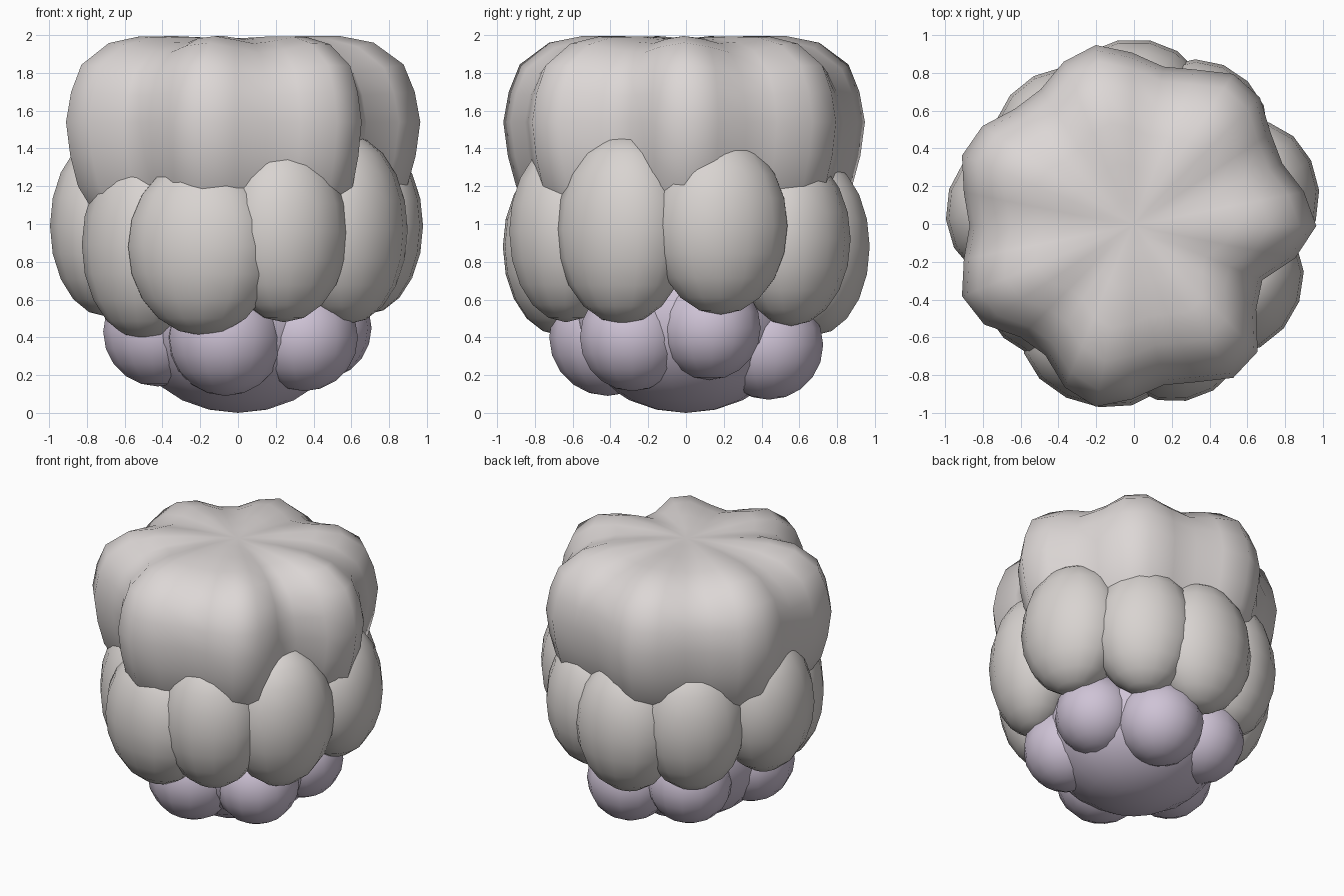
import bpy
import bmesh
from math import sin, cos, pi, radians
from mathutils import Matrix

cube = bpy.data.objects.get("Cube")
if cube:
    bpy.data.objects.remove(cube)


def make_material(name, rgb):
    mat = bpy.data.materials.new(name)
    mat.use_nodes = True
    color = (*rgb, 1)
    mat.diffuse_color = color
    mat.node_tree.nodes["Principled BSDF"].inputs["Base Color"].default_value = color
    return mat


warm_grey = make_material("warm grey", (0.72, 0.68, 0.67))
soft_grey = make_material("soft grey", (0.69, 0.655, 0.635))
lavender = make_material("pale lavender", (0.62, 0.545, 0.67))


def finish(bm, name, mat):
    for face in bm.faces:
        face.smooth = True
    mesh = bpy.data.meshes.new(name)
    bm.to_mesh(mesh)
    bm.free()
    mesh.materials.append(mat)
    obj = bpy.data.objects.new(name, mesh)
    bpy.context.collection.objects.link(obj)
    return obj


def puff(name, mat, angle, reach, z, size, segments=14, rings=10):
    """Ellipsoid at a given angle round the z axis; size = radial, tangential, vertical."""
    bm = bmesh.new()
    bmesh.ops.create_uvsphere(bm, u_segments=segments, v_segments=rings, radius=1)
    place = (Matrix.Rotation(radians(angle), 4, "Z")
             @ Matrix.Translation((reach, 0, z))
             @ Matrix.Diagonal((*size, 1)))
    bmesh.ops.transform(bm, matrix=place, verts=bm.verts)
    return finish(bm, name, mat)


# Upper body: a flat-topped profile swept round with seven soft lobes;
# each profile row is width, height and how far the grooves sink there
LOBES, STEPS = 7, 32
DEEP_GROOVES = [(-25.7, 0.12), (-128.6, 0.05)]


def extra_depth(a):
    """Two of the grooves cut further in than the others."""
    total = 0
    for centre, depth in DEEP_GROOVES:
        diff = (a - radians(centre) + pi) % (2 * pi) - pi
        if abs(diff) < pi / LOBES:
            total += depth * cos(diff * LOBES / 2) ** 2
    return total


profile = [(0.14, 1.985, 0), (0.34, 1.995, 0.02), (0.56, 1.995, 0.04), (0.74, 1.96, 0.055),
           (0.90, 1.845, 0.05), (0.96, 1.70, 0.02), (0.99, 1.54, 0), (0.965, 1.36, 0),
           (0.92, 1.20, 0), (0.82, 1.05, 0), (0.66, 0.85, 0), (0.45, 0.65, 0)]
bm = bmesh.new()
rings = []
for width, z, groove in profile:
    ring = []
    for i in range(STEPS):
        a = 2 * pi * i / STEPS
        wave = cos(LOBES * a)
        r = width * (0.927 + 0.06 * wave - extra_depth(a))
        ring.append(bm.verts.new((r * cos(a) - 0.012, r * sin(a) - 0.01,
                                  z - groove * (1 - wave) / 2)))
    rings.append(ring)
for upper, lower in zip(rings, rings[1:]):
    for i in range(STEPS):
        j = (i + 1) % STEPS
        bm.faces.new((upper[i], lower[i], lower[j], upper[j]))
top = bm.verts.new((0, 0, 1.98))
for i in range(STEPS):
    bm.faces.new((top, rings[0][i], rings[0][(i + 1) % STEPS]))
bm.faces.new(list(reversed(rings[-1])))
bmesh.ops.recalc_face_normals(bm, faces=bm.faces)
finish(bm, "upper_body", warm_grey)

# Middle ring of tall puffs: angle, reach, half width, centre height, half height
middle = [(-106, 0.69, 0.41, 0.88, 0.47), (-69, 0.68, 0.35, 0.96, 0.48),
          (-30, 0.67, 0.37, 0.97, 0.50), (15, 0.70, 0.37, 0.99, 0.47),
          (56, 0.67, 0.35, 0.92, 0.46), (90, 0.68, 0.37, 0.88, 0.47),
          (129, 0.65, 0.36, 0.94, 0.48), (174, 0.70, 0.36, 0.99, 0.48),
          (-144, 0.62, 0.37, 0.89, 0.50)]
for n, (angle, reach, half, z, tall) in enumerate(middle, 1):
    puff(f"middle_puff_{n}", soft_grey, angle, reach, z, (0.30, half, tall))

# Lower ring of six round puffs: angle, reach, radius, centre height
lower = [(16, 0.45, 0.275, 0.45), (72, 0.46, 0.29, 0.36), (128, 0.45, 0.29, 0.42),
         (199, 0.45, 0.29, 0.43), (261, 0.42, 0.31, 0.40), (321, 0.45, 0.285, 0.40)]
for n, (angle, reach, radius, z) in enumerate(lower, 1):
    puff(f"lower_puff_{n}", lavender, angle, reach, z, (radius, radius, radius))

# Rounded base in the middle of the lower ring
puff("base", lavender, 0, 0, 0.5, (0.60, 0.60, 0.5), 18, 12)
